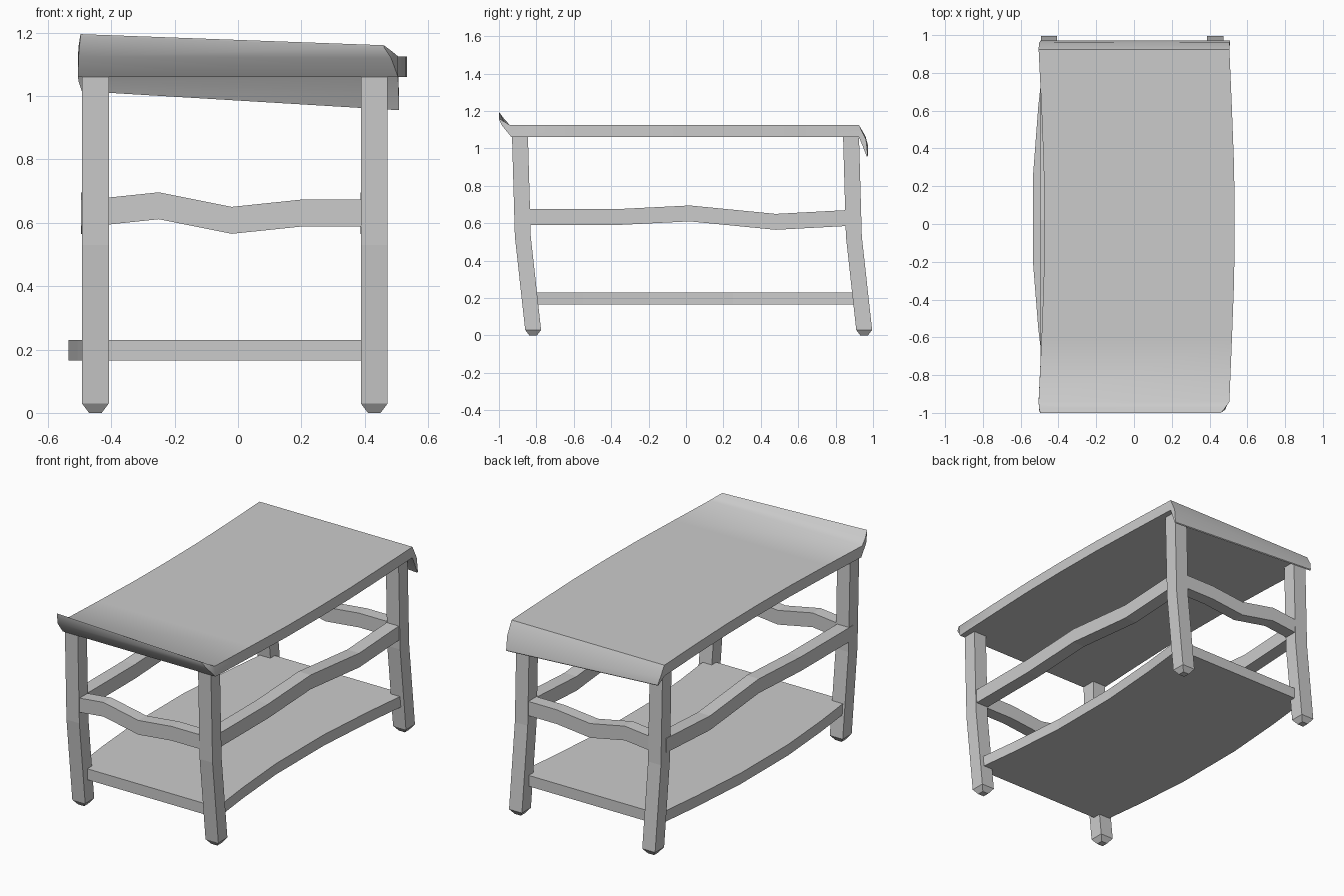
import bpy, bmesh
from math import radians

if "Cube" in bpy.data.objects:
    bpy.data.objects.remove(bpy.data.objects["Cube"])


def loft(name, rings, smooth=None):
    """Skin a solid through a list of four-cornered rings."""
    bm = bmesh.new()
    loops = [[bm.verts.new(p) for p in ring] for ring in rings]
    for a, b in zip(loops, loops[1:]):
        for i in range(4):
            j = (i + 1) % 4
            bm.faces.new((a[i], a[j], b[j], b[i]))
    bm.faces.new(loops[0])
    bm.faces.new(loops[-1])
    bmesh.ops.recalc_face_normals(bm, faces=bm.faces)
    mesh = bpy.data.meshes.new(name)
    bm.to_mesh(mesh)
    bm.free()
    ob = bpy.data.objects.new(name, mesh)
    bpy.context.collection.objects.link(ob)
    if smooth:
        bpy.ops.object.select_all(action='DESELECT')
        ob.select_set(True)
        bpy.context.view_layer.objects.active = ob
        bpy.ops.object.shade_smooth_by_angle(angle=radians(smooth))
    return ob


def strip(y, x0, x1, z0, z1):
    return [(x0, y, z1), (x1, y, z1), (x1, y, z0), (x0, y, z0)]


# Legs: bent square posts with a tapered foot
leg_path = [(1.06, 0.0, 0.0425), (0.53, 0.015, 0.0425),
            (0.03, 0.07, 0.0425), (0.0, 0.07, 0.02)]
LEG_X = {"left": -0.45, "right": 0.43}
LEG_Y = {"front": -0.8875, "back": 0.8825}
for end, y in LEG_Y.items():
    for side, x in LEG_X.items():
        loft(f"{end}_{side}_leg",
             [[(x + sx * h, y + dy + sy * h, z)
               for sx, sy in ((-1, -1), (1, -1), (1, 1), (-1, 1))]
              for z, dy, h in leg_path])

# Wavy side rails
side_wave = [(-0.87, 0.59), (-0.38, 0.59), (0.02, 0.61), (0.48, 0.565), (0.89, 0.587)]
for side, x0 in (("left", -0.495), ("right", 0.386)):
    loft(f"{side}_rail", [strip(y, x0, x0 + 0.08, z, z + 0.085) for y, z in side_wave])

# Wavy end rails
end_wave = [(-0.45, 0.59), (-0.25, 0.611), (-0.02, 0.565), (0.2, 0.588), (0.43, 0.588)]
for end, y0 in (("front", -0.912), ("back", 0.858)):
    loft(f"{end}_rail", [[(x, y0, z), (x, y0 + 0.075, z),
                          (x, y0 + 0.075, z + 0.085), (x, y0, z + 0.085)]
                         for x, z in end_wave])

# Lower shelf, bowed to the left
shelf_bow = [(-0.84, 0.0), (-0.55, -0.034), (-0.2, -0.062), (0.25, -0.062),
             (0.62, -0.034), (0.93, 0.0)]
loft("lower_shelf", [strip(y, -0.473 + b, 0.453 + b, 0.165, 0.23) for y, b in shelf_bow])

# Table top, bowed to the right, with an upturned front lip and a drooping back edge
front_lip = [
    [(-0.497, -1.0, 1.195), (0.46, -1.0, 1.16), (0.46, -1.0, 1.155), (-0.497, -1.0, 1.19)],
    [(-0.503, -0.972, 1.158), (0.483, -0.972, 1.143),
     (0.483, -0.982, 1.12), (-0.503, -0.982, 1.125)],
    [(-0.505, -0.942, 1.125), (0.505, -0.942, 1.125),
     (0.505, -0.933, 1.06), (-0.505, -0.933, 1.06)]]
top_bow = [(-0.62, 0.015), (-0.3, 0.027), (0.0, 0.03), (0.3, 0.027), (0.62, 0.015)]
slab = [strip(y, -0.505 + b, 0.503 + b, 1.06, 1.125) for y, b in top_bow]
back_lip = [
    strip(0.925, -0.505, 0.505, 1.06, 1.125),
    [(-0.503, 0.96, 1.065), (0.507, 0.963, 1.045),
     (0.507, 0.945, 1.012), (-0.503, 0.945, 1.045)],
    [(-0.493, 0.972, 1.02), (0.508, 0.972, 0.96),
     (0.508, 0.967, 0.955), (-0.493, 0.967, 1.015)]]
loft("table_top", front_lip + slab + back_lip, smooth=50)
